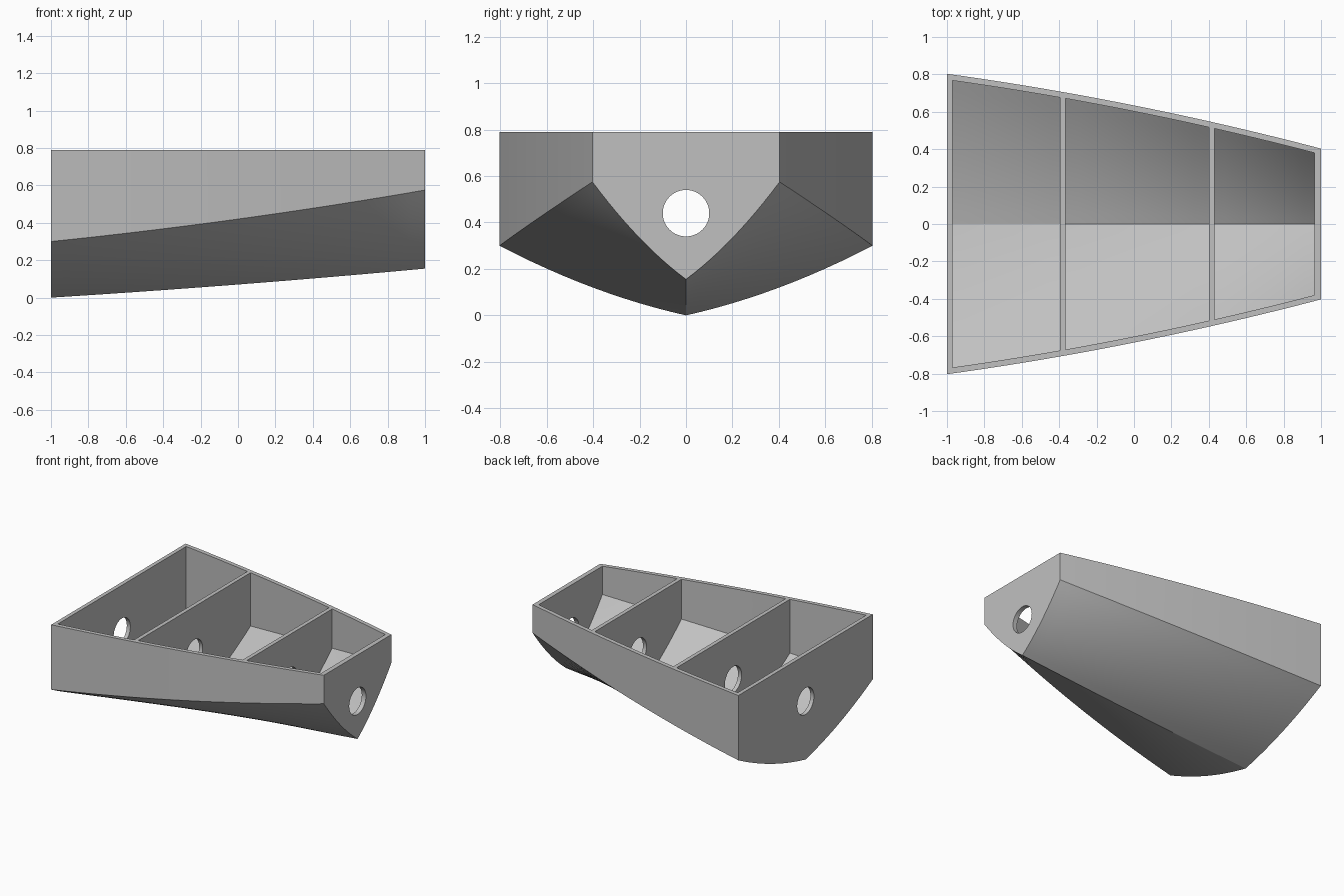
import bpy, bmesh, math

cube = bpy.data.objects.get("Cube")
if cube:
    bpy.data.objects.remove(cube, do_unlink=True)

DECK, WALL, BOTTOM = 0.79, 0.032, 0.03
SPAN = 12          # section points per side


def quad(a, mid, b, x):
    """Parabola through a at x=-1, mid at x=0 and b at x=1."""
    return mid + (b - a) / 2 * x + ((a + b) / 2 - mid) * x * x


def section(x, inset=False):
    """Closed hull cross-section at x, as (y, z) points."""
    width = quad(0.803, 0.634, 0.403, x)
    chine = quad(0.30, 0.42, 0.575, x)
    keel = quad(0.0, 0.07, 0.155, x)
    sag = 0.03
    half = width - WALL if inset else width
    side = []
    for i in range(SPAN + 1):
        y = half * i / SPAN
        t = y / width
        z = keel + (chine - keel) * t - 4 * sag * t * (1 - t)
        if inset:
            slope = (chine - keel - 4 * sag * (1 - 2 * t)) / width
            z += BOTTOM * math.hypot(1, slope)
        side.append((y, z))
    side.append((half, DECK + (0.1 if inset else 0)))
    return [(-y, z) for y, z in reversed(side[1:])] + side


def loft(name, x0, x1, steps, inset=False):
    """Solid skinned through sections from x0 to x1."""
    bm = bmesh.new()
    rings = []
    for i in range(steps + 1):
        x = x0 + (x1 - x0) * i / steps
        rings.append([bm.verts.new((x, y, z)) for y, z in section(x, inset)])
    n = len(rings[0])
    for a, b in zip(rings, rings[1:]):
        for j in range(n):
            k = (j + 1) % n
            bm.faces.new((a[j], a[k], b[k], b[j]))
    bm.faces.new(rings[0])
    bm.faces.new(rings[-1])
    bmesh.ops.recalc_face_normals(bm, faces=bm.faces)
    mesh = bpy.data.meshes.new(name)
    bm.to_mesh(mesh)
    bm.free()
    obj = bpy.data.objects.new(name, mesh)
    bpy.context.collection.objects.link(obj)
    return obj


def carve(target, cutter):
    """Subtract the cutter, then discard it."""
    cutter.hide_render = True
    mod = target.modifiers.new("carve", 'BOOLEAN')
    mod.operation, mod.solver, mod.object = 'DIFFERENCE', 'EXACT', cutter
    bpy.ops.object.select_all(action='DESELECT')
    bpy.context.view_layer.objects.active = target
    target.select_set(True)
    bpy.ops.object.modifier_apply(modifier=mod.name)
    bpy.data.objects.remove(cutter, do_unlink=True)


# Hull shell
hull = loft("hull_section", -1, 1, 24)

# Three open compartments, leaving the end walls and bulkheads
for start, end in ((-0.97, -0.395), (-0.365, 0.40), (0.43, 0.965)):
    carve(hull, loft("compartment_cutter", start, end, 10, inset=True))

# Round passage through every bulkhead
bpy.ops.mesh.primitive_cylinder_add(vertices=64, radius=0.1, depth=3,
                                    location=(0, 0, 0.44),
                                    rotation=(0, math.pi / 2, 0))
carve(hull, bpy.context.object)

# Grey finish
grey = bpy.data.materials.new("plain_grey")
grey.use_nodes = True
colour = (0.53, 0.53, 0.53, 1)
grey.diffuse_color = colour
grey.node_tree.nodes["Principled BSDF"].inputs["Base Color"].default_value = colour
hull.data.materials.clear()
hull.data.materials.append(grey)
for face in hull.data.polygons:
    face.material_index = 0

bpy.ops.object.select_all(action='DESELECT')
hull.select_set(True)
bpy.context.view_layer.objects.active = hull
bpy.ops.object.shade_smooth_by_angle(angle=math.radians(24))
